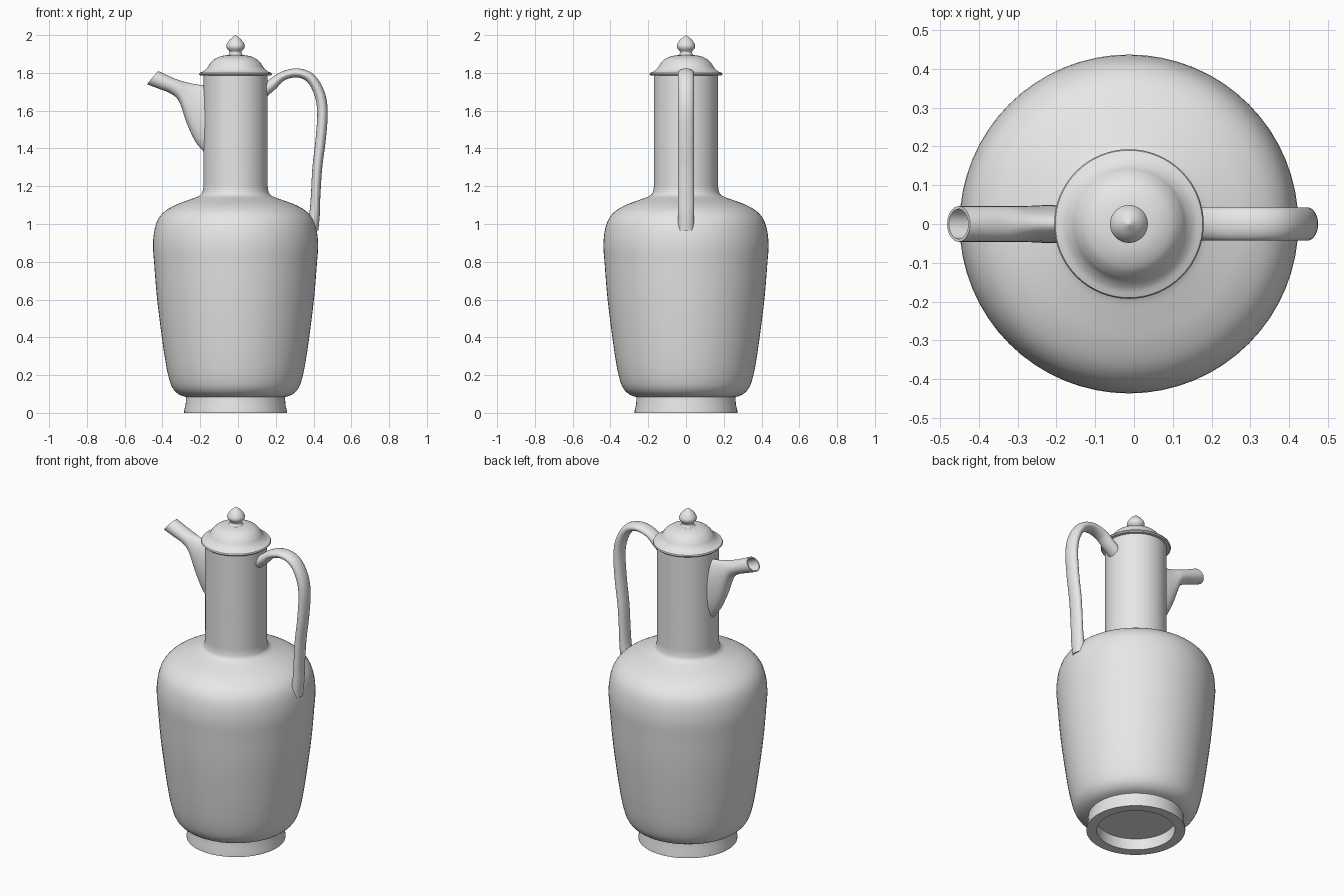
import bpy, bmesh, math
from mathutils import Vector

cube = bpy.data.objects.get("Cube")
if cube:
    bpy.data.objects.remove(cube, do_unlink=True)

AXIS = -0.013  # x of the vessel's axis of revolution

clay = bpy.data.materials.new("plain_grey")
clay.use_nodes = True
clay.diffuse_color = (0.8, 0.8, 0.8, 1)
clay.node_tree.nodes["Principled BSDF"].inputs["Base Color"].default_value = (0.8, 0.8, 0.8, 1)


def smooth_path(points, steps=5):
    """Catmull-Rom curve through tuples of any length."""
    p = [Vector(q) for q in points]
    p = [p[0] * 2 - p[1]] + p + [p[-1] * 2 - p[-2]]
    out = []
    for a, b, c, d in zip(p, p[1:], p[2:], p[3:]):
        for i in range(steps):
            t = i / steps
            out.append(0.5 * (2 * b + (c - a) * t + (2 * a - 5 * b + 4 * c - d) * t * t
                              + (3 * b - a - 3 * c + d) * t ** 3))
    return out + [p[-2]]


def loft(name, rings):
    """Skin a list of equal-sized closed rings."""
    bm = bmesh.new()
    loops = [[bm.verts.new(v) for v in ring] for ring in rings]
    for r, s in zip(loops, loops[1:]):
        for i in range(len(r)):
            j = (i + 1) % len(r)
            bm.faces.new((r[i], r[j], s[j], s[i]))
    bmesh.ops.remove_doubles(bm, verts=bm.verts, dist=0.0001)
    bmesh.ops.recalc_face_normals(bm, faces=bm.faces)
    mesh = bpy.data.meshes.new(name)
    bm.to_mesh(mesh)
    bm.free()
    mesh.materials.append(clay)
    ob = bpy.data.objects.new(name, mesh)
    bpy.context.collection.objects.link(ob)
    bpy.ops.object.select_all(action="DESELECT")
    ob.select_set(True)
    bpy.context.view_layer.objects.active = ob
    bpy.ops.object.shade_smooth_by_angle(angle=math.radians(40))
    return ob


def ellipse(centre, u, v, n=28):
    return [centre + u * math.cos(math.tau * i / n) + v * math.sin(math.tau * i / n)
            for i in range(n)]


def lathe(name, profile, n=64):
    return loft(name, [ellipse(Vector((AXIS, 0, z)), Vector((r, 0, 0)), Vector((0, r, 0)), n)
                       for r, z in profile])


# Foot ring with a recessed floor
lathe("foot", [(0, 0.07), (0.218, 0.07), (0.215, 0), (0.272, 0), (0.272, 0.012),
               (0.264, 0.045), (0.262, 0.09)])

# Body, shoulder and neck
lathe("body", smooth_path([
    (0.25, 0.08), (0.30, 0.098), (0.335, 0.135), (0.357, 0.2), (0.374, 0.29), (0.39, 0.4),
    (0.415, 0.6), (0.43, 0.78), (0.437, 0.9), (0.421, 1.0), (0.383, 1.06), (0.32, 1.1),
    (0.24, 1.13), (0.187, 1.152), (0.172, 1.185), (0.17, 1.25), (0.17, 1.5), (0.17, 1.795)], 4))

# Lid: flat rim, flared edge and dome
lathe("lid", [(0, 1.787), (0.188, 1.787), (0.193, 1.793)] + smooth_path([
    (0.19, 1.80), (0.168, 1.81), (0.149, 1.828), (0.135, 1.85), (0.112, 1.873),
    (0.075, 1.889), (0.03, 1.895), (0, 1.896)], 4))

# Pointed knob on the lid
lathe("knob", smooth_path([
    (0.045, 1.89), (0.034, 1.9), (0.032, 1.912), (0.046, 1.93), (0.048, 1.948),
    (0.034, 1.972), (0.014, 1.99), (0, 2.0)], 4), 32)

# Beak spout: each section runs from a top point to a bottom point
sections = smooth_path([
    (-0.12, 1.733, -0.12, 1.30, 0.052), (-0.18, 1.735, -0.18, 1.38, 0.05),
    (-0.22, 1.739, -0.228, 1.44, 0.049), (-0.26, 1.747, -0.272, 1.535, 0.047),
    (-0.30, 1.758, -0.31, 1.645, 0.046), (-0.335, 1.77, -0.355, 1.69, 0.046),
    (-0.38, 1.79, -0.425, 1.718, 0.046), (-0.423, 1.81, -0.482, 1.74, 0.046)], 4)


def spout_ring(s, scale=1.0):
    top, low = Vector((s[0], 0, s[1])), Vector((s[2], 0, s[3]))
    return ellipse((top + low) / 2, (top - low) / 2 * scale, Vector((0, s[4] * scale, 0)))


bore = [spout_ring(s, 0.84) for s in reversed(sections[-14:])]
loft("spout", [spout_ring(s) for s in sections] + bore + [spout_ring(sections[-15], 0)])

# Handle: flattened tube from the neck down to the shoulder (x, z, thickness)
path = smooth_path([
    (0.13, 1.70, 0.034), (0.18, 1.738, 0.030), (0.235, 1.782, 0.024), (0.31, 1.80, 0.024),
    (0.38, 1.775, 0.026), (0.428, 1.70, 0.028), (0.447, 1.6, 0.028), (0.438, 1.45, 0.027),
    (0.42, 1.3, 0.026), (0.411, 1.15, 0.025), (0.406, 1.06, 0.028), (0.392, 0.97, 0.034)])
rings = []
for i, p in enumerate(path):
    d = path[min(i + 1, len(path) - 1)] - path[max(i - 1, 0)]
    side = Vector((d[1], 0, -d[0])).normalized() * p[2]
    rings.append(ellipse(Vector((p[0], 0, p[1])), side, Vector((0, 0.043, 0))))
loft("handle", rings + [[sum(rings[-1], Vector()) / len(rings[-1])] * len(rings[-1])])
